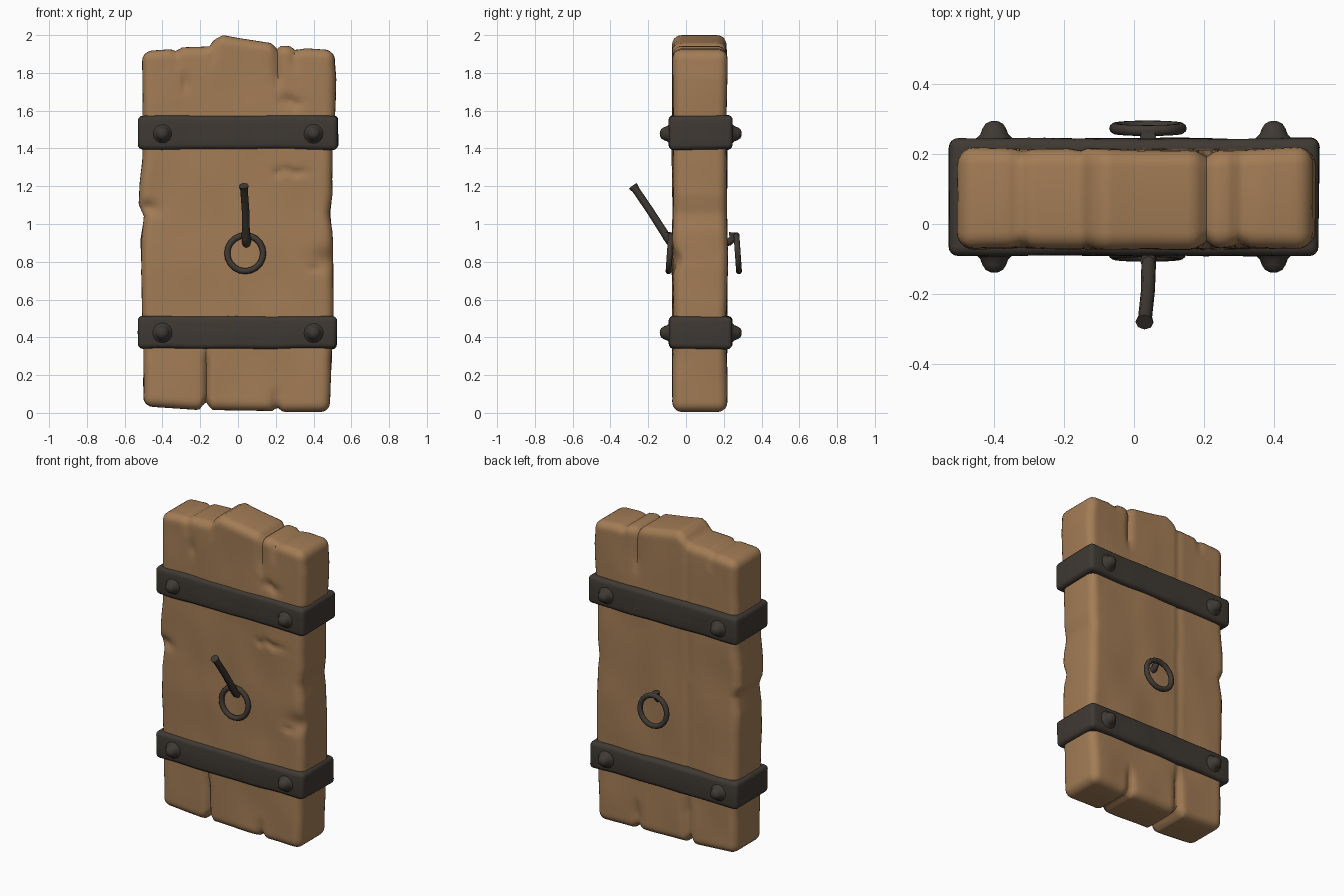
import bpy, bmesh, math
from mathutils import Vector, Matrix, noise

if "Cube" in bpy.data.objects:
    bpy.data.objects.remove(bpy.data.objects["Cube"])


def material(name, rgb):
    m = bpy.data.materials.new(name)
    m.use_nodes = True
    m.diffuse_color = (*rgb, 1)
    m.node_tree.nodes["Principled BSDF"].inputs["Base Color"].default_value = (*rgb, 1)
    return m


wood = material("warm wood", (0.365, 0.203, 0.092))
iron = material("dark iron", (0.05, 0.041, 0.033))


def finish(name, bm, mat, angle=40):
    bmesh.ops.recalc_face_normals(bm, faces=bm.faces[:])
    me = bpy.data.meshes.new(name)
    bm.to_mesh(me)
    bm.free()
    me.materials.append(mat)
    ob = bpy.data.objects.new(name, me)
    bpy.context.collection.objects.link(ob)
    bpy.ops.object.select_all(action="DESELECT")
    ob.select_set(True)
    bpy.context.view_layer.objects.active = ob
    bpy.ops.object.shade_smooth_by_angle(angle=math.radians(angle))
    return ob


def rounded_box(lo, hi, radius, segments, step):
    """Bevelled box cut into a grid along x and z."""
    lo, hi = Vector(lo), Vector(hi)
    bm = bmesh.new()
    bmesh.ops.create_cube(bm, size=1)
    for v in bm.verts:
        v.co = (lo + hi) / 2 + v.co * (hi - lo)
    bmesh.ops.bevel(bm, geom=bm.edges[:], offset=radius, segments=segments,
                    profile=0.5, affect="EDGES")
    for axis in (0, 2):
        a, b = lo[axis] + radius, hi[axis] - radius
        count = max(2, round((b - a) / step))
        normal = Vector([float(i == axis) for i in range(3)])
        for i in range(1, count):
            bmesh.ops.bisect_plane(bm, geom=bm.verts[:] + bm.edges[:] + bm.faces[:],
                                   plane_co=normal * (a + (b - a) * i / count), plane_no=normal)
    return bm


def curve_at(points, t):
    """Linear interpolation through (position, value) pairs."""
    for (a, p), (b, q) in zip(points, points[1:]):
        if t <= b:
            return p + (q - p) * max(0, (t - a) / (b - a))
    return points[-1][1]


# Worn plank outline: top, bottom and both sides
TOP = [(-.51, 1.915), (-.36, 1.925), (-.33, 1.915), (-.30, 1.935), (-.15, 1.94), (-.13, 1.975),
       (-.08, 2.0), (0, 1.985), (.18, 1.957), (.205, 1.925), (.23, 1.945), (.28, 1.94),
       (.30, 1.92), (.36, 1.93), (.51, 1.92)]
BOTTOM = [(-.51, .035), (-.21, .015), (-.175, .06), (-.14, .015), (.19, .01), (.22, .03),
          (.25, .005), (.51, .005)]
LEFT_SIDE = [(0, .485), (.3, .495), (.5, .505), (.8, .505), (1, .50), (1.1, .488), (1.2, .50),
             (1.55, .50), (1.65, .515), (1.85, .52), (2, .51)]
RIGHT_SIDE = [(0, .50), (.3, .50), (.6, .51), (.95, .512), (1.07, .495), (1.14, .525),
              (1.25, .52), (1.4, .505), (2, .505)]
# Plank seams: x, half width, depth, z range, face (-1 front, 1 back)
SEAMS = [(-.17, .014, .03, 0, .33, -1), (-.16, .012, .009, 0, 2, 1), (-.16, .03, .02, 0, .3, 1),
         (.21, .025, .02, 0, .13, -1), (.21, .025, .02, 0, .2, 1), (-.13, .014, .012, 1.86, 2, -1),
         (.205, .018, .02, 1.75, 2, -1), (.205, .018, .018, 1.7, 2, 1),
         (-.32, .02, .012, 1.88, 2, 0), (.3, .018, .014, 1.86, 2, -1)]
# Gouges in the front: x, z, half width, half height, depth
GOUGES = [(.28, 1.7, .05, .03, .02), (.3, 1.32, .07, .02, .016), (.41, .79, .03, .015, .012),
          (.53, .84, .11, .06, .035), (-.47, 1.12, .05, .035, .025), (-.28, 1.8, .015, .05, .015),
          (.21, 1.3, .02, .02, .015)]

MID_Y = 0.072
bm = rounded_box((-.51, MID_Y - .146, 0), (.51, MID_Y + .146, 2), 0.05, 5, 0.018)
for v in bm.verts:
    x, y, z = v.co
    side = -1 if y < MID_Y else 1
    cut = 0
    for sx, w, d, z0, z1, face in SEAMS:
        if face in (side, 0):
            fade = min(1, max(0, (z - z0) / .1 if z0 else 1), max(0, (z1 - z) / .1 if z1 < 2 else 1))
            cut += d * fade * math.exp(-((x - sx) / w) ** 2)
    if side < 0:
        for gx, gz, w, h, d in GOUGES:
            cut += d * math.exp(-((x - gx) / w) ** 2 - ((z - gz) / h) ** 2)
    depth = (y - MID_Y) / .146
    wave = noise.noise(Vector((x * 5, y * 3, z * 3))) * .008
    low, high = curve_at(BOTTOM, x), curve_at(TOP, x)
    v.co.y = MID_Y + depth * (.143 - cut + wave)
    v.co.z = low + (high - low) * z / 2
    v.co.x = x * curve_at(LEFT_SIDE if x > 0 else RIGHT_SIDE, z) / .51
    v.co.x += noise.noise(Vector((side, y * 4, z * 6))) * .005 * abs(x) / .51
finish("planks", bm, wood, 60)

# Iron bands, slightly hammered
for name, z0, z1, right in (("upper_band", 1.395, 1.575, .53), ("lower_band", .34, .512, .522)):
    bm = rounded_box((-.53, -.09, z0), (right, .245, z1), 0.026, 4, 0.05)
    for v in bm.verts:
        v.co += noise.noise_vector(v.co * 6) * .005
    finish(name, bm, iron, 50)


def lathe(name, profile, matrix, mat, steps=16):
    """Turn (radius, height) pairs about the local z axis."""
    bm = bmesh.new()
    verts = [bm.verts.new((r, 0, h)) for r, h in profile]
    edges = [bm.edges.new(p) for p in zip(verts, verts[1:])]
    bmesh.ops.spin(bm, geom=verts + edges, cent=(0, 0, 0), axis=(0, 0, 1),
                   angle=math.tau, steps=steps)
    bmesh.ops.remove_doubles(bm, verts=bm.verts[:], dist=1e-4)
    bm.transform(matrix)
    return finish(name, bm, mat, 60)


# Bolt heads, front and back
BOLT = [(.064, -.008), (.05, .004), (.04, .014), (.034, .03), (.025, .044), (.012, .051), (0, .052)]
for band, z in (("upper", 1.478), ("lower", .424)):
    for hand, x in (("left", .4), ("right", -.4)):
        for face, y, turn in (("front", -.087, 90), ("back", .243, -90)):
            m = Matrix.Translation((x, y, z)) @ Matrix.Rotation(math.radians(turn), 4, "X")
            lathe(f"{band}_{hand}_{face}_bolt", BOLT, m, iron)


def ring(name, centre, tilt):
    section = [(.095 + .016 * math.cos(a), .016 * math.sin(a))
               for a in (math.tau * i / 10 for i in range(11))]
    m = Matrix.Translation(centre) @ Matrix.Rotation(math.radians(90 + tilt), 4, "X")
    lathe(name, section, m, iron, 20)


def bar(name, points, radii):
    """Round bar swept through the points."""
    cu = bpy.data.curves.new(name, "CURVE")
    cu.dimensions = "3D"
    cu.bevel_depth = 1
    cu.bevel_resolution = 2
    cu.use_fill_caps = True
    sp = cu.splines.new("POLY")
    sp.points.add(len(points) - 1)
    for p, co, r in zip(sp.points, points, radii):
        p.co = (*co, 1)
        p.radius = r
    ob = bpy.data.objects.new(name, cu)
    bpy.context.collection.objects.link(ob)
    me = bpy.data.meshes.new_from_object(ob.evaluated_get(bpy.context.evaluated_depsgraph_get()))
    bm = bmesh.new()
    bm.from_mesh(me)
    bpy.data.objects.remove(ob)
    bpy.data.meshes.remove(me)
    bpy.data.curves.remove(cu)
    finish(name, bm, iron, 50)


# Pull rings with their staples
ring("front_ring", (.038, -.086, .845), -4)
ring("back_ring", (.04, .274, .845), 4)
for name, wall, out in (("front_staple", -.06, -1), ("back_staple", .205, 1)):
    bar(name, [(.04, wall, .9), (.04, wall + out * .025, .905),
               (.04, wall + out * .042, .925), (.04, wall + out * .045, .955)],
        [.02, .02, .019, .023])

# Lever rising from the front ring
bar("front_lever", [(.045, -.03, .87), (.045, -.085, .91), (.042, -.11, .945),
                    (.04, -.19, 1.07), (.032, -.265, 1.18), (.03, -.281, 1.202)],
    [.02, .024, .021, .02, .02, .026])
